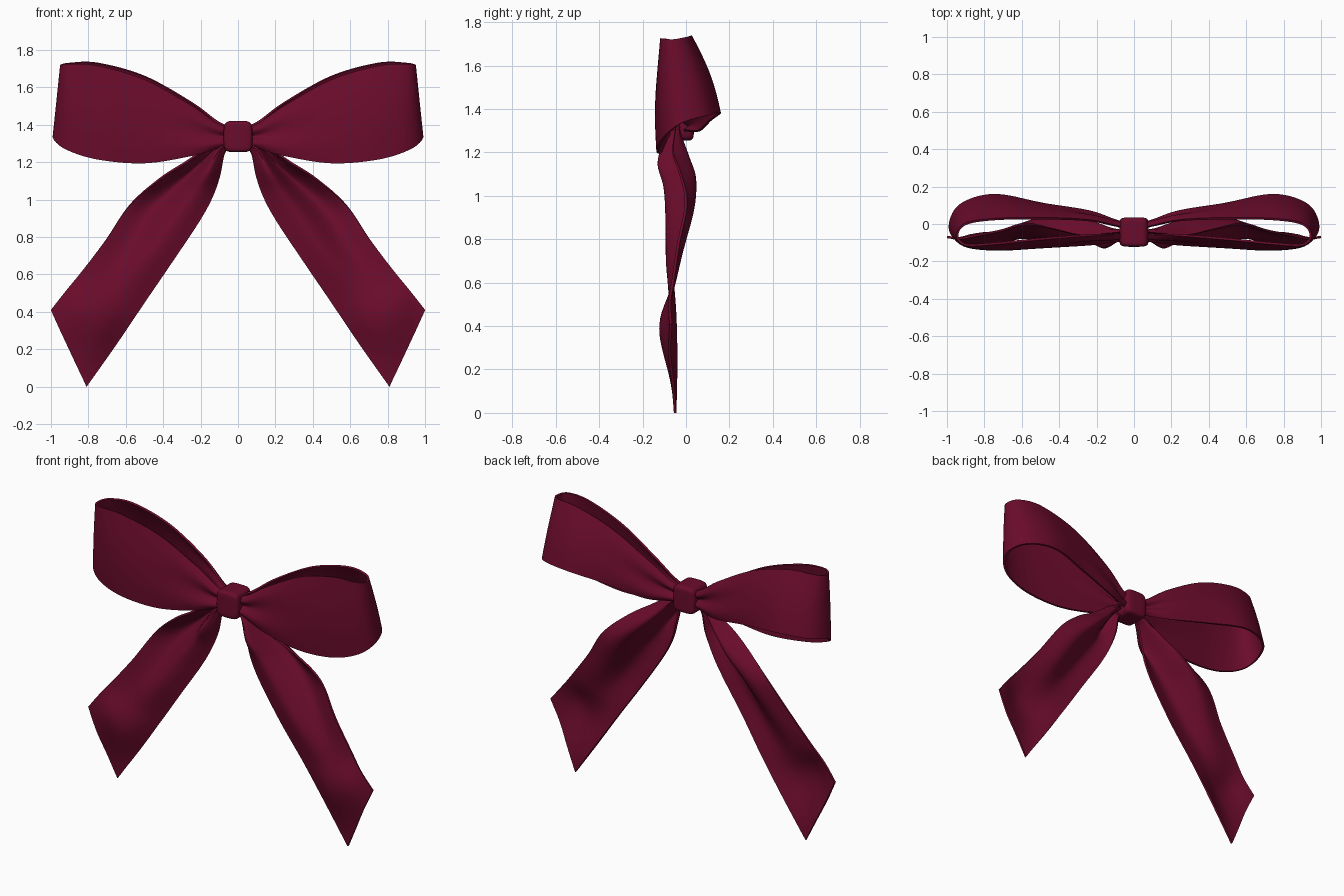
import bpy
import bmesh
from math import sin, cos, pi, exp
from mathutils import Vector

if "Cube" in bpy.data.objects:
    bpy.data.objects.remove(bpy.data.objects["Cube"])

satin = bpy.data.materials.new("burgundy satin")
satin.use_nodes = True
burgundy = (0.145, 0.0035, 0.024, 1)
satin.diffuse_color = burgundy
shader = satin.node_tree.nodes["Principled BSDF"]
shader.inputs["Base Color"].default_value = burgundy
shader.inputs["Roughness"].default_value = 0.6


def spline(points, t):
    """Smooth curve through the points, t from 0 to 1."""
    pts = [Vector(p) for p in points]
    last = len(pts) - 1
    i = min(int(t * last), last - 1)
    f = t * last - i
    p, q = pts[i], pts[i + 1]
    before = pts[i - 1] if i else p * 2 - q
    after = pts[i + 2] if i + 2 <= last else q * 2 - p
    return (p * 2 + (q - before) * f + (before * 2 - p * 5 + q * 4 - after) * f**2
            + (p * 3 - before - q * 3 + after) * f**3) / 2


def finish(name, bm, modifier, **settings):
    mesh = bpy.data.meshes.new(name)
    bm.to_mesh(mesh)
    bm.free()
    mesh.materials.append(satin)
    obj = bpy.data.objects.new(name, mesh)
    bpy.context.collection.objects.link(obj)
    bpy.ops.object.select_all(action="DESELECT")
    obj.select_set(True)
    bpy.context.view_layer.objects.active = obj
    mod = obj.modifiers.new(modifier.title(), modifier)
    for key, value in settings.items():
        setattr(mod, key, value)
    bpy.ops.object.modifier_apply(modifier=mod.name)
    bpy.ops.object.shade_smooth_by_angle(angle=pi / 4)


def ribbon(name, surface, side, rows, columns=28):
    """Thin cloth strip over surface(t along, v across), mirrored by side."""
    bm = bmesh.new()
    grid = []
    for r in range(rows + 1):
        line = []
        for c in range(columns + 1):
            p = surface(r / rows, c / columns)
            line.append(bm.verts.new((p.x * side, p.y, p.z)))
        grid.append(line)
    for a, b in zip(grid, grid[1:]):
        for c in range(columns):
            bm.faces.new((a[c], a[c + 1], b[c + 1], b[c]))
    finish(name, bm, "SOLIDIFY", thickness=0.012, offset=0)


# Loop edges, from the knot outward along the front and home along the back
loop_top = [(0, -.05, 1.38), (.1, -.055, 1.4), (.25, -.06, 1.5), (.5, -.08, 1.64),
            (.75, -.105, 1.715), (.9, -.11, 1.725), (.945, -.06, 1.72),
            (.9, 0, 1.73), (.75, .025, 1.73), (.5, .03, 1.66),
            (.25, .02, 1.52), (.1, -.01, 1.41), (0, -.03, 1.38)]
loop_bottom = [(0, -.06, 1.3), (.1, -.075, 1.28), (.25, -.1, 1.235), (.5, -.12, 1.195),
               (.75, -.13, 1.215), (.92, -.1, 1.27), (.985, -.02, 1.335),
               (.93, .1, 1.37), (.75, .155, 1.38), (.5, .11, 1.345),
               (.25, .06, 1.3), (.1, 0, 1.3), (0, -.03, 1.3)]


def loop_surface(t, v):
    p = spline(loop_top, t).lerp(spline(loop_bottom, t), v)
    outward = -cos(pi * t)
    gather = 0.016 * exp(-(p.x / 0.34) ** 2) * sin(3 * pi * v)
    p.y += outward * (0.034 * sin(pi * v) * min(1, 0.3 + p.x) + gather)
    return p


# Tail edges and fold depths, from the knot down to the slanted cut
tail_outer = [(.03, 1.34), (.13, 1.3), (.28, 1.2), (.42, 1.11), (.58, .97),
              (.71, .78), (.84, .61), (.92, .51), (1, .41)]
tail_inner = [(0, 1.3), (.07, 1.26), (.1, 1.13), (.14, 1.01), (.21, .88),
              (.35, .67), (.5, .45), (.65, .23), (.81, 0)]
tail_depth = [(-.04, -.04, -.05, -.04), (-.05, -.03, -.09, -.05),
              (-.06, .01, -.125, -.05), (-.03, .04, -.095, -.06),
              (0, .03, -.085, -.065), (-.035, -.02, -.085, -.065),
              (-.06, -.065, -.075, -.05), (-.075, -.115, -.105, -.045),
              (-.07, -.075, -.06, -.05)]


def tail_surface(t, v):
    edge = spline(tail_outer, t).lerp(spline(tail_inner, t), v)
    depth = spline([(d, 0) for d in spline(tail_depth, t)], v).x
    gather = 0.008 * exp(-(t / 0.3) ** 2) * sin(6 * pi * v)
    return Vector((edge.x, depth + gather, edge.y))


for label, side in (("left", 1), ("right", -1)):
    ribbon(label + "_loop", loop_surface, side, 96)
    ribbon(label + "_tail", tail_surface, side, 64)

# Knot: rounded band wrapped round the middle, narrower at top and bottom
bm = bmesh.new()
bmesh.ops.create_cube(bm, size=1)
bmesh.ops.subdivide_edges(bm, edges=bm.edges[:], cuts=3, use_grid_fill=True)
for vert in bm.verts:
    x, y, z = vert.co
    width = 0.155 if abs(z) < 0.3 else 0.14
    swell = 1 if abs(x) < 0.3 else 0.94
    vert.co = (x * width, y * 0.158 * swell - 0.043, z * 0.168 * swell + 1.338)
finish("knot", bm, "SUBSURF", levels=3)
